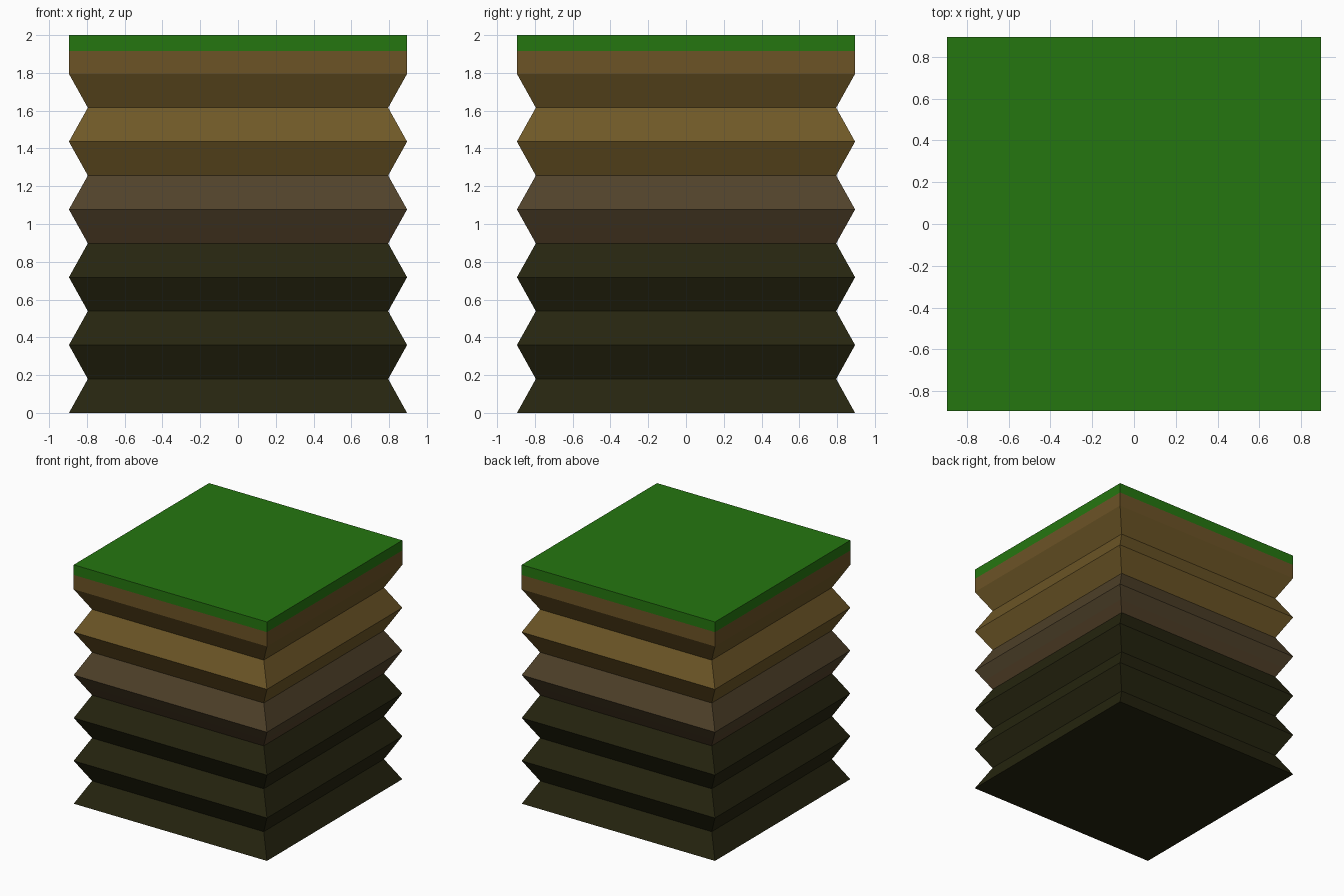
import bpy, bmesh

if "Cube" in bpy.data.objects:
    bpy.data.objects.remove(bpy.data.objects["Cube"])

def srgb(r, g, b):
    def lin(c):
        c /= 255
        return c / 12.92 if c <= 0.04045 else ((c + 0.055) / 1.055) ** 2.4
    return (lin(r), lin(g), lin(b), 1)

# Soil colours, from the top down, with the lowest height each one covers
layers = [
    ("grass green", (37, 118, 16), 1.915),
    ("topsoil brown", (108, 83, 38), 1.795),
    ("earth ochre", (111, 88, 39), 1.255),
    ("clay grey brown", (80, 66, 42), 0.98),
    ("clay red brown", (82, 64, 40), 0.90),
    ("deep soil dark", (38, 37, 15), -1.0),
]

mesh = bpy.data.meshes.new("soil_block")
block = bpy.data.objects.new("soil_block", mesh)
bpy.context.collection.objects.link(block)
for name, rgb, _ in layers:
    mat = bpy.data.materials.new(name)
    mat.diffuse_color = srgb(*rgb)
    mat.use_nodes = True
    mat.node_tree.nodes["Principled BSDF"].inputs["Base Color"].default_value = mat.diffuse_color
    mesh.materials.append(mat)

# Zigzag side profile: (half width, height), straight above the last fold
WIDE, NARROW, STEP = 0.895, 0.795, 0.1795
profile = [(WIDE if i % 2 == 0 else NARROW, i * STEP) for i in range(11)]
# Extra ring where the clay changes colour within one fold
t = (0.98 - 5 * STEP) / STEP
profile.insert(6, (NARROW + (WIDE - NARROW) * t, 0.98))
profile += [(WIDE, 1.915), (WIDE, 2.0)]

# Loft square rings, colouring each band by its middle height
bm = bmesh.new()
rings = [[bm.verts.new((sx * w, sy * w, z))
          for sx, sy in ((-1, -1), (1, -1), (1, 1), (-1, 1))]
         for w, z in profile]
for lo, hi in zip(rings, rings[1:]):
    for i in range(4):
        j = (i + 1) % 4
        bm.faces.new((lo[i], lo[j], hi[j], hi[i]))
bm.faces.new(rings[0][::-1])
bm.faces.new(rings[-1])
for f in bm.faces:
    z = f.calc_center_median().z
    f.material_index = next(i for i, l in enumerate(layers) if z > l[2])
bmesh.ops.recalc_face_normals(bm, faces=bm.faces)
bm.to_mesh(mesh)
bm.free()
